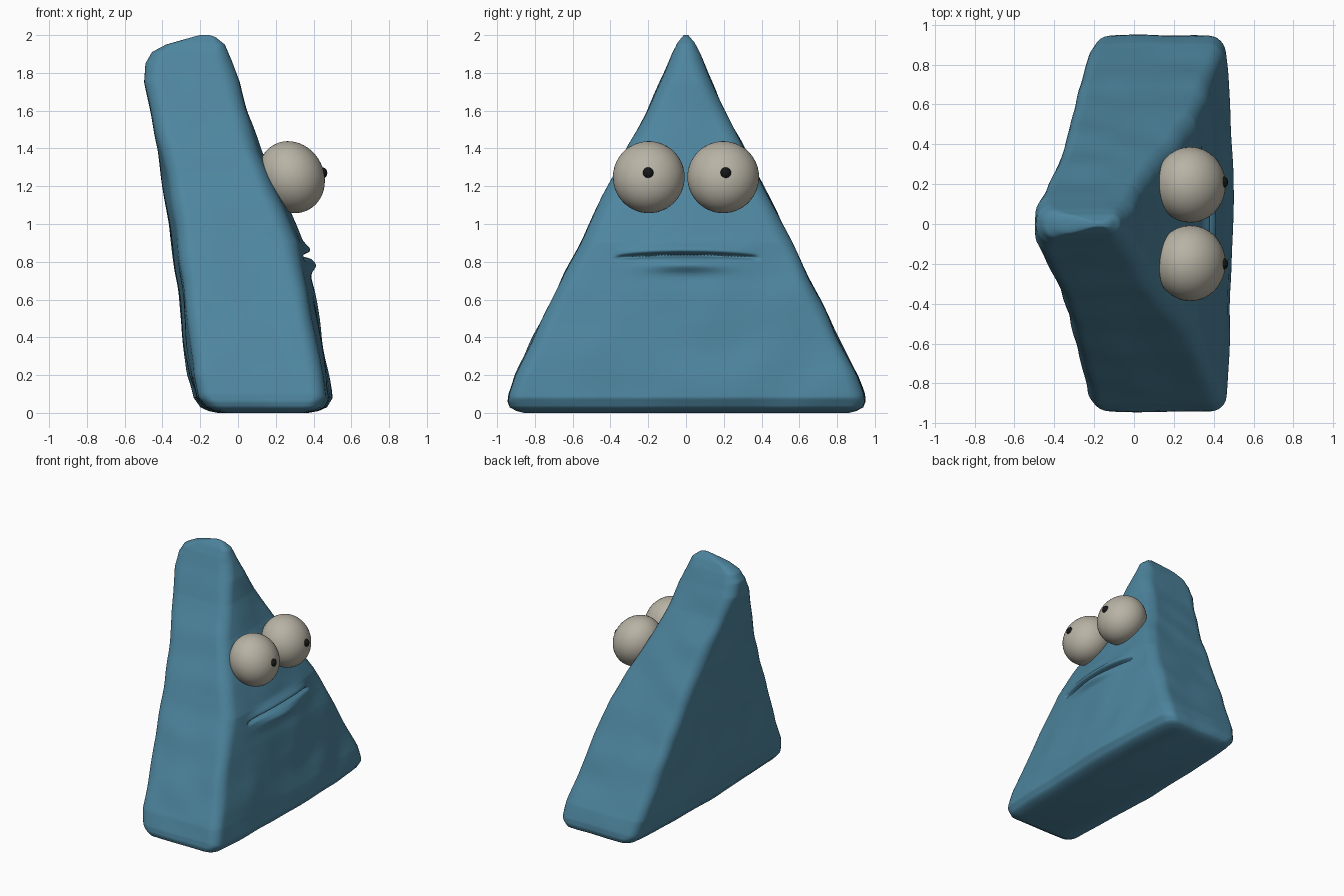
import bpy, bmesh, math
from mathutils import Vector, Matrix, noise

if "Cube" in bpy.data.objects:
    bpy.data.objects.remove(bpy.data.objects["Cube"])

def material(name, rgb):
    m = bpy.data.materials.new(name)
    m.diffuse_color = (*rgb, 1)
    m.use_nodes = True
    m.node_tree.nodes["Principled BSDF"].inputs["Base Color"].default_value = m.diffuse_color
    return m

BLUE = material("clay blue", (0.075, 0.235, 0.345))
CREAM = material("eye cream", (0.48, 0.45, 0.375))
BLACK = material("pupil black", (0.008, 0.008, 0.009))

def finish(name, bm, mat):
    bmesh.ops.recalc_face_normals(bm, faces=bm.faces[:])
    for f in bm.faces:
        f.smooth = True
    me = bpy.data.meshes.new(name)
    bm.to_mesh(me)
    bm.free()
    me.materials.append(mat)
    ob = bpy.data.objects.new(name, me)
    bpy.context.collection.objects.link(ob)
    return ob

def lerp(table, z):
    for (z0, a), (z1, b) in zip(table, table[1:]):
        if z <= z1:
            return a + (b - a) * (z - z0) / (z1 - z0)
    return table[-1][1]

# Profiles by height: half width, front depth, back depth
HALF = [(0, .86), (.01, .9), (.03, .935), (.06, .945), (.1, .94), (.2, .905), (.6, .71),
        (1, .51), (1.4, .31), (1.6, .205), (1.8, .115), (1.9, .075), (1.96, .045), (2, .012)]
FRONT = [(0, .38), (.01, .43), (.03, .47), (.08, .495), (.2, .48), (.4, .445), (.65, .40), (.9, .345),
         (1.1, .26), (1.38, .13), (1.6, .05), (1.75, .01), (1.87, -.035), (1.95, -.07), (1.99, -.12), (2, -.15)]
BACK = [(0, -.1), (.01, -.15), (.03, -.195), (.08, -.235), (.2, -.265), (.5, -.3), (1, -.365), (1.4, -.425),
        (1.75, -.497), (1.85, -.49), (1.91, -.455), (1.95, -.38), (1.99, -.24), (2, -.2)]

def mouth(y, z):
    # Thin crease with an overhanging upper lip and a pouting lower lip
    m = max(0, 1 - (y / .38) ** 2)
    zc = .82 + .015 * m
    g = lambda c, s: math.exp(-((z - c) / s) ** 2)
    return (.045 * g(zc - .05, .04) * math.exp(-(y / .2) ** 2)
            + .03 * m * g(zc + .03, .03) - .06 * math.sqrt(m) * g(zc, .011))

def ring(z):
    # Rounded rectangle, with front and back gently bowed
    w, xf, xb = lerp(HALF, z), lerp(FRONT, z), lerp(BACK, z)
    r = min(.075, w * .85)
    bow = .04 * min(1, w / .4)
    cx, hx = (xf + xb) / 2, (xf - xb) / 2
    r = min(r, hx * .9)
    pts = []
    for k, (sx, sy, n) in enumerate([(1, 1, 20), (-1, 1, 60), (-1, -1, 20), (1, -1, 60)]):
        for i in range(7):
            a = k * math.pi / 2 + i / 6 * math.pi / 2
            pts.append((sx * (hx - r) + r * math.cos(a), sy * (w - r) + r * math.sin(a)))
        nsx, nsy = [(-1, 1), (-1, -1), (1, -1), (1, 1)][k]
        a = (k + 1) * math.pi / 2
        p = Vector(pts[-1])
        q = Vector((nsx * (hx - r) + r * math.cos(a), nsy * (w - r) + r * math.sin(a)))
        pts += [tuple(p.lerp(q, i / n)) for i in range(1, n)]
    out = []
    for x, y in pts:
        t = x / hx
        px = cx + x - bow * t * (y / w) ** 2
        if t > .7:
            px += mouth(y, z)
        # Hand-worked clay unevenness
        s = Vector((px * 4, y * 4, z * 4))
        px += .012 * noise.noise(s) * min(1, w * 4)
        py = y + .012 * noise.noise(s + Vector((9, 5, 2))) * min(1, w * 4)
        out.append((px, py, z))
    return out

# Body: leaning triangular wedge lofted from the rings
bm = bmesh.new()
heights = sorted({i * 10 for i in range(201)} | {i * 5 for i in range(148, 184)} | {2, 5, 1995})
rings = [[bm.verts.new(p) for p in ring(h / 1000)] for h in heights]
n = len(rings[0])
for a, b in zip(rings, rings[1:]):
    for i in range(n):
        j = (i + 1) % n
        bm.faces.new((a[i], a[j], b[j], b[i]))
bm.faces.new(rings[0][::-1])
bm.faces.new(rings[-1])
finish("body", bm, BLUE)

# Eyes: flattened balls tilted to the sloping face, each with a small pupil bead
def ball(name, centre, scale, tilt, mat, seg):
    bm = bmesh.new()
    bmesh.ops.create_uvsphere(bm, u_segments=seg, v_segments=seg // 2, radius=1,
                              matrix=Matrix.Translation(centre) @ Matrix.Rotation(tilt, 4, 'Y')
                              @ Matrix.Diagonal((*scale, 1)))
    finish(name, bm, mat)

for side, y, py in (("left", -.197, -.2), ("right", .197, .21)):
    ball(side + "_eye", (.283, y, 1.248), (.172, .19, .195), math.radians(-27), CREAM, 48)
    ball(side + "_pupil", (.445, py, 1.27), (.028, .03, .03), 0, BLACK, 16)
